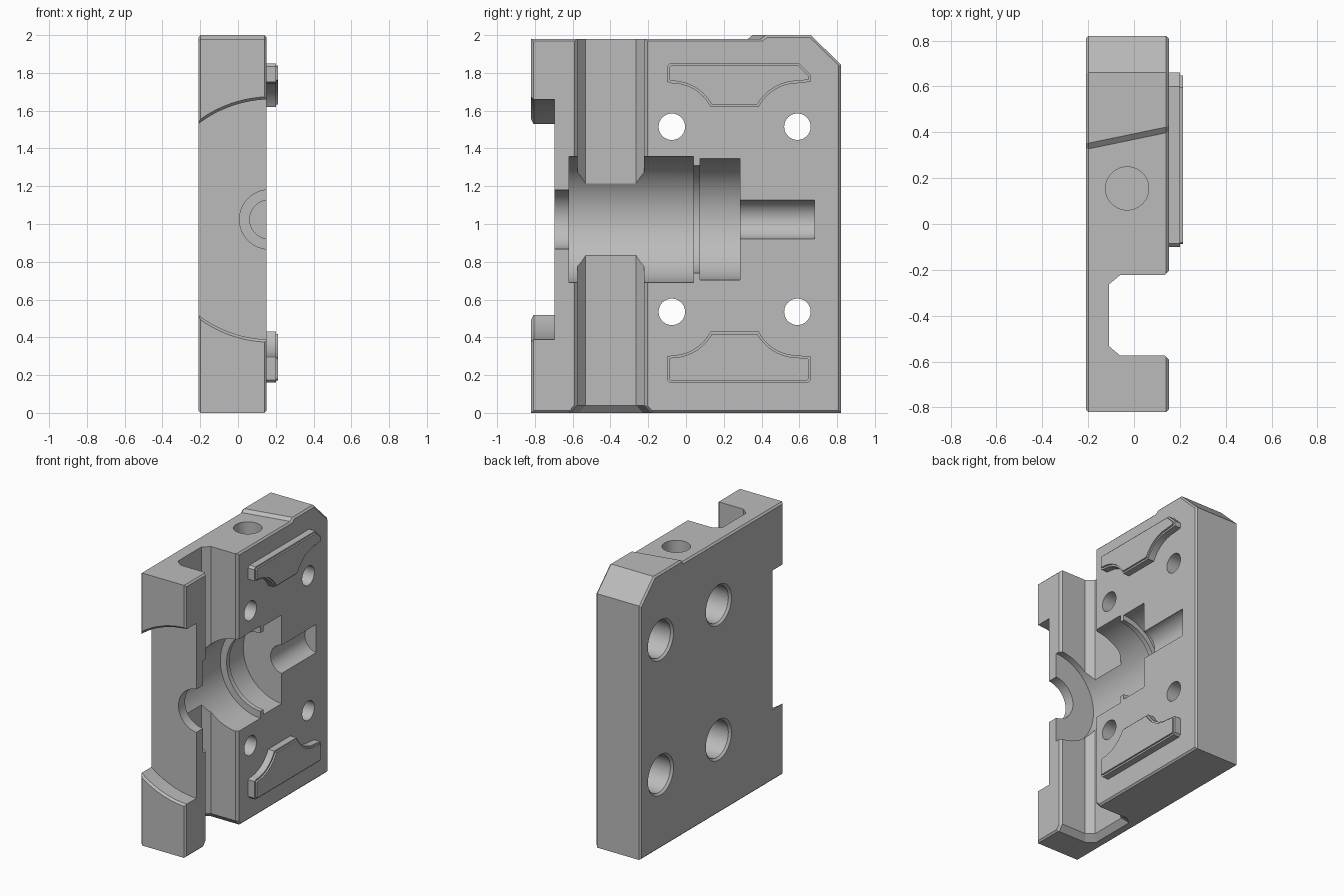
import bpy, bmesh, math
from mathutils import Vector

if "Cube" in bpy.data.objects:
    bpy.data.objects.remove(bpy.data.objects["Cube"])

grey = bpy.data.materials.new("plain grey")
grey.use_nodes = True
colour = (0.5, 0.5, 0.5, 1)
grey.diffuse_color = colour
grey.node_tree.nodes["Principled BSDF"].inputs["Base Color"].default_value = colour

BACK, FACE = -0.21, 0.152          # thickness of the block along x
AXIS_X, AXIS_Z = 0.165, 1.024      # bore axis, running along y
HOLES_Y, HOLES_Z = (-0.075, 0.59), (0.535, 1.515)


def make_object(name, bm):
    bmesh.ops.recalc_face_normals(bm, faces=bm.faces)
    mesh = bpy.data.meshes.new(name)
    bm.to_mesh(mesh)
    bm.free()
    mesh.materials.append(grey)
    obj = bpy.data.objects.new(name, mesh)
    bpy.context.collection.objects.link(obj)
    return obj


def loft(loop_a, loop_b):
    """Solid between two matching closed loops."""
    bm = bmesh.new()
    a = [bm.verts.new(p) for p in loop_a]
    b = [bm.verts.new(p) for p in loop_b]
    bm.faces.new(a)
    bm.faces.new(b)
    for i in range(len(a)):
        j = (i + 1) % len(a)
        bm.faces.new((a[i], a[j], b[j], b[i]))
    bmesh.ops.recalc_face_normals(bm, faces=bm.faces)
    return bm


def rod(start, end, r1, r2=None, sides=64):
    """Cylinder or cone between two points."""
    start, end = Vector(start), Vector(end)
    axis = end - start
    bm = bmesh.new()
    bmesh.ops.create_cone(bm, cap_ends=True, segments=sides, radius1=r1,
                          radius2=r1 if r2 is None else r2, depth=axis.length)
    turn = axis.to_track_quat("Z", "Y").to_matrix().to_4x4()
    bmesh.ops.transform(bm, matrix=turn, verts=bm.verts)
    bmesh.ops.translate(bm, vec=(start + end) / 2, verts=bm.verts)
    return bm


def cut(target, bm):
    tool = make_object("cutter", bm)
    tool.hide_render = True
    mod = target.modifiers.new("cut", "BOOLEAN")
    mod.operation, mod.solver, mod.object = "DIFFERENCE", "EXACT", tool
    bpy.context.view_layer.objects.active = target
    bpy.ops.object.modifier_apply(modifier=mod.name)
    bpy.data.objects.remove(tool)


def smooth(obj):
    bpy.ops.object.select_all(action="DESELECT")
    obj.select_set(True)
    bpy.context.view_layer.objects.active = obj
    bpy.ops.object.shade_smooth_by_angle(angle=math.radians(25))


# Block: side profile with a slanted step on top and a sloped rear corner
def block_loop(x, step):
    return [(x, y, z) for y, z in ((-0.82, 0), (0.82, 0), (0.82, 1.845), (0.66, 2),
                                   (step + 0.025, 2), (step, 1.98), (-0.82, 1.98))]


bm = loft(block_loop(BACK, 0.325), block_loop(FACE, 0.4))
rims = [e for e in bm.edges if abs(e.verts[0].co.x - e.verts[1].co.x) < 1e-4]
bmesh.ops.bevel(bm, geom=rims, offset=0.012, segments=1, affect="EDGES")
block = make_object("block", bm)


# Vertical channel with sloped inner corners, flared at the foot
def channel_loop(z, grow=0):
    half = ((0.4, 0.193), (FACE, 0.193), (0.135, 0.176), (-0.06 - grow, 0.176),
            (-0.11 - grow, 0.134))
    mid = -0.398
    right = [(x, mid + w + grow, z) for x, w in half]
    left = [(x, mid - w - grow, z) for x, w in reversed(half)]
    return right + left


cut(block, loft(channel_loop(-0.1), channel_loop(2.1)))
cut(block, loft(channel_loop(-0.01, 0.045), channel_loop(0.04)))

# Round-ended recess across the front, with a chamfered lip
cut(block, rod((0.176, -1, AXIS_Z), (0.176, -0.695, AXIS_Z), 0.636, sides=128))
cut(block, rod((0.176, -0.83, AXIS_Z), (0.176, -0.80, AXIS_Z), 0.66, 0.63, sides=128))

# Stepped half bore
for radius, y0, y1 in ((0.157, -0.9, -0.5), (0.335, -0.62, 0.04), (0.285, 0, 0.1),
                       (0.322, 0.075, 0.285), (0.103, 0.2, 0.68)):
    cut(block, rod((AXIS_X, y0, AXIS_Z), (AXIS_X, y1, AXIS_Z), radius, sides=96))

# Bolt holes, counterbored and chamfered from the back
for y in HOLES_Y:
    for z in HOLES_Z:
        cut(block, rod((-0.4, y, z), (0.4, y, z), 0.07))
        cut(block, rod((-0.4, y, z), (0.02, y, z), 0.132))
        cut(block, rod((BACK - 0.01, y, z), (BACK + 0.015, y, z), 0.157, 0.132))

# Blind hole in the top
cut(block, rod((-0.03, 0.155, 1.5), (-0.03, 0.155, 2.2), 0.094))
smooth(block)


# Raised pads, scooped around the bolt holes
def pad(name, hole_z, side, inner, outer, corner):
    scoop = 0.23
    low = math.asin(abs(inner - hole_z) / scoop)
    arc = [math.pi / 2 + (low - math.pi / 2) * i / 12 for i in range(13)]
    near = [(HOLES_Y[0] + scoop * math.cos(a), hole_z + side * scoop * math.sin(a)) for a in arc]
    far = [(HOLES_Y[1] - scoop * math.cos(a), hole_z + side * scoop * math.sin(a))
           for a in reversed(arc)]
    shoulder = hole_z + side * (scoop + 0.008)
    outline = ([(-0.1, shoulder)] + near + far + [(0.66, shoulder)]
               + [(0.66, outer - side * corner), (0.66 - corner, outer)]
               + [(-0.085, outer), (-0.1, outer - side * 0.015)])
    bm = loft([(0.13, y, z) for y, z in outline], [(0.213, y, z) for y, z in outline])
    rim = [e for e in bm.edges if all(v.co.x > 0.2 for v in e.verts)]
    bmesh.ops.bevel(bm, geom=rim, offset=0.012, segments=2, affect="EDGES")
    smooth(make_object(name, bm))


pad("upper_pad", HOLES_Z[1], 1, 1.62, 1.85, 0.06)
pad("lower_pad", HOLES_Z[0], -1, 0.43, 0.16, 0.015)
